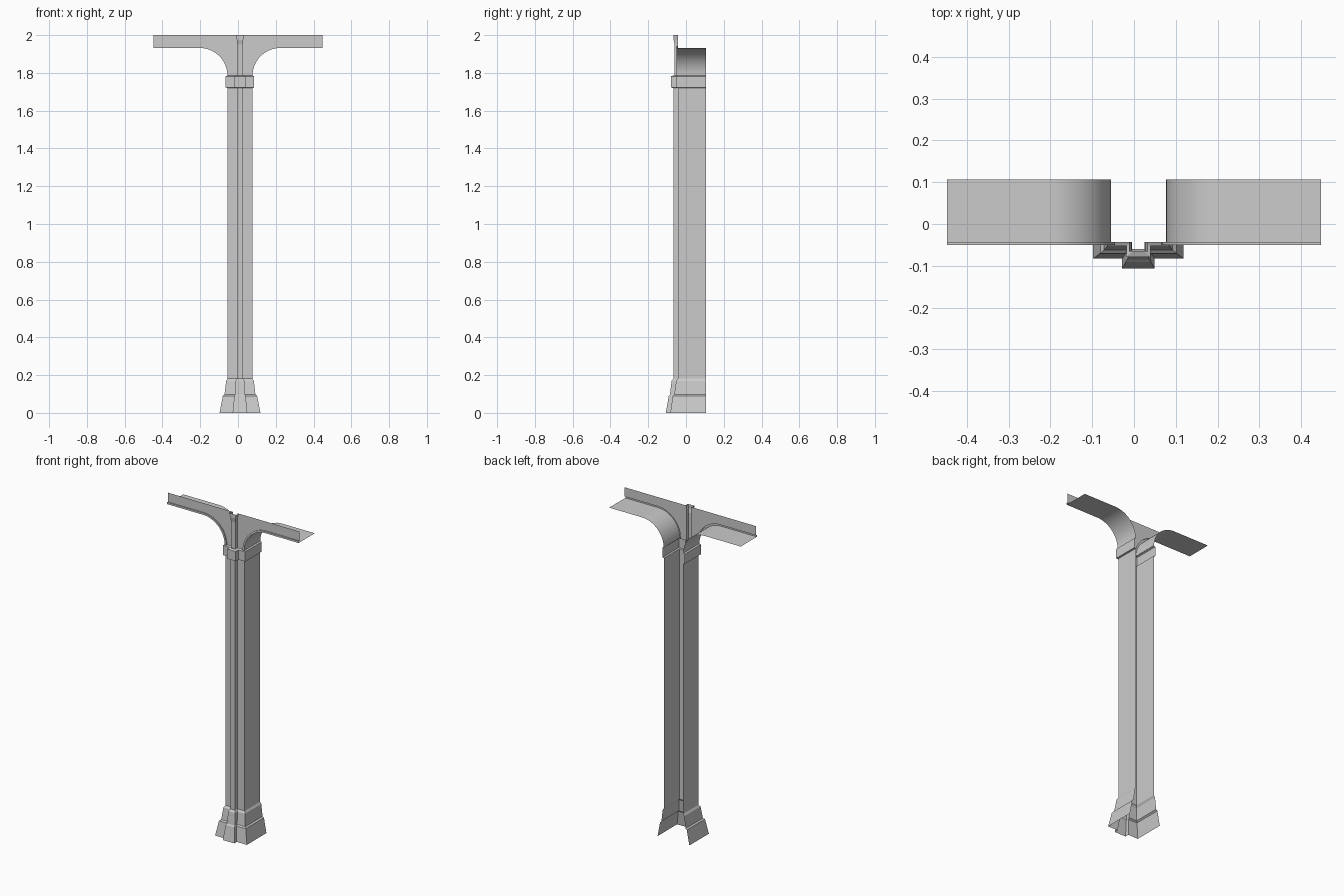
import bpy, math

if "Cube" in bpy.data.objects:
    bpy.data.objects.remove(bpy.data.objects["Cube"])

CX = 0.0105      # column axis
BACK = 0.107     # open rear edge
TOP = 2.0


def loft(name, rows, smooth=False):
    """Skin a list of equally long point rows into an open surface."""
    n = len(rows[0])
    verts = [p for r in rows for p in r]
    faces = [(j * n + i, j * n + i + 1, (j + 1) * n + i + 1, (j + 1) * n + i)
             for j in range(len(rows) - 1) for i in range(n - 1)]
    me = bpy.data.meshes.new(name)
    me.from_pydata(verts, [], faces)
    ob = bpy.data.objects.new(name, me)
    bpy.context.collection.objects.link(ob)
    if smooth:
        bpy.context.view_layer.objects.active = ob
        ob.select_set(True)
        bpy.ops.object.shade_smooth_by_angle(angle=math.radians(30))
        ob.select_set(False)
    return ob


def section(z, hw, pw, yb, yp, wings=True):
    """Open plan outline: side, front, raised centre strip, front, side."""
    half = [(pw, yp), (pw, yb)]
    if wings:
        half += [(hw, yb), (hw, BACK)]
    left = [(CX - x, y, z) for x, y in reversed(half)]
    return left + [(CX + x, y, z) for x, y in half]


SHAFT = (0.0655, 0.015, -0.043, -0.066)

# Stepped, tapering base
loft("base", [section(*l) for l in (
    (0.0, 0.108, 0.039, -0.083, -0.107),
    (0.09, 0.091, 0.030, -0.070, -0.091),
    (0.097, 0.082, 0.027, -0.062, -0.085),
    (0.17, 0.073, 0.023, -0.052, -0.076),
    (0.182, *SHAFT))])

# Plain shaft
loft("shaft", [section(0.182, *SHAFT), section(1.72, *SHAFT)])

# Capital band
BAND = (0.0755, 0.029, -0.053, -0.079)
loft("capital", [section(1.72, *SHAFT), section(1.722, *BAND),
                 section(1.782, *BAND), section(1.787, *SHAFT)])

# Centre strip between the arches, flaring at the top
loft("centre_strip", [section(z, 0, pw, -0.043, yp, False) for z, pw, yp in (
    (1.785, 0.015, -0.060), (1.95, 0.015, -0.060),
    (1.975, 0.017, -0.066), (TOP, 0.023, -0.066))])


def arch(name, side, tip):
    """Half arch: spandrel plate, raised rim and soffit."""
    z0, r, steps, rim = 1.785, 0.147, 14, 0.011
    cx = 0.0665 + r

    def curve(off):
        pts = [(cx - (r + off) * math.cos(a), z0 + (r + off) * math.sin(a))
               for a in (math.pi / 2 * i / steps for i in range(steps + 1))]
        return pts + [(tip, z0 + r + off)]

    def row(pts, y):
        out = [(CX + side * x, y, z) for x, z in pts]
        return out if side > 0 else out[::-1]

    inner, outer = curve(0), curve(rim)
    loft(name + "_soffit", [row(inner, BACK), row(inner, -0.050),
                            row(outer, -0.050), row(outer, -0.043)], True)
    plate_low = [(0.015, z0)] + outer
    plate_top = [(x, TOP) for x, z in plate_low]
    loft(name + "_spandrel", [row(plate_low, -0.043), row(plate_top, -0.043)])


arch("left_arch", -1, 0.458)
arch("right_arch", 1, 0.437)
